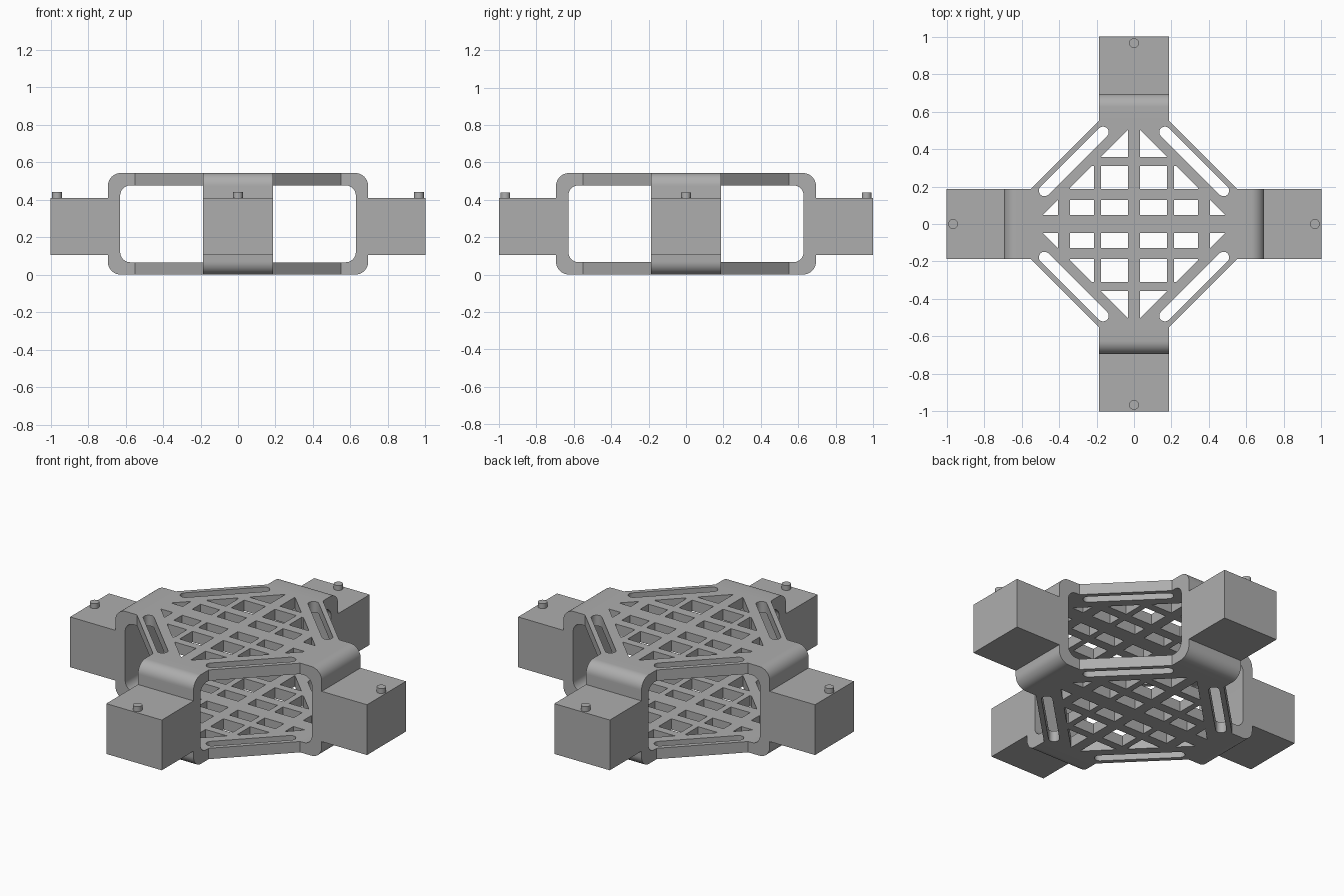
import bpy, bmesh
from math import sin, cos, pi, radians
from mathutils import Matrix

cube = bpy.data.objects.get("Cube")
if cube:
    bpy.data.objects.remove(cube, do_unlink=True)

grey = bpy.data.materials.new("plain grey")
grey.use_nodes = True
COLOUR = (0.42, 0.42, 0.42, 1)
grey.diffuse_color = COLOUR
grey.node_tree.nodes["Principled BSDF"].inputs["Base Color"].default_value = COLOUR

HALF, CORNER, END = 0.187, 0.55, 0.695     # arm half width, plate corner, outer wall
HEIGHT, THICK = 0.543, 0.066


def finish(name, bm):
    bmesh.ops.remove_doubles(bm, verts=bm.verts, dist=1e-5)
    bmesh.ops.recalc_face_normals(bm, faces=bm.faces)
    mesh = bpy.data.meshes.new(name)
    bm.to_mesh(mesh)
    bm.free()
    mesh.materials.append(grey)
    obj = bpy.data.objects.new(name, mesh)
    bpy.context.collection.objects.link(obj)
    bpy.ops.object.select_all(action='DESELECT')
    obj.select_set(True)
    bpy.context.view_layer.objects.active = obj
    bpy.ops.object.shade_smooth_by_angle(angle=radians(35))
    return obj


def filled_outline(loops, depth):
    """Solid slab centred on z = 0; inner loops become holes."""
    curve = bpy.data.curves.new("outline", 'CURVE')
    curve.dimensions, curve.fill_mode = '2D', 'BOTH'
    curve.extrude = depth / 2
    for loop in loops:
        spline = curve.splines.new('POLY')
        spline.points.add(len(loop) - 1)
        for point, (x, y) in zip(spline.points, loop):
            point.co = (x, y, 0, 1)
        spline.use_cyclic_u = True
    temp = bpy.data.objects.new("outline", curve)
    bpy.context.collection.objects.link(temp)
    bpy.context.view_layer.update()
    mesh = temp.evaluated_get(bpy.context.evaluated_depsgraph_get()).to_mesh()
    bm = bmesh.new()
    bm.from_mesh(mesh)
    bpy.data.objects.remove(temp, do_unlink=True)
    bpy.data.curves.remove(curve)
    return bm


def arc(cx, cy, r, start, end, n=10):
    return [(cx + r * cos(radians(start + (end - start) * i / n)),
             cy + r * sin(radians(start + (end - start) * i / n))) for i in range(n + 1)]


def clip(cell, limit):
    """Keep the part of a cell where x + y stays under the limit."""
    out = []
    for a, b in zip(cell, cell[1:] + cell[:1]):
        da, db = sum(a) - limit, sum(b) - limit
        if da <= 0:
            out.append(a)
        if da * db < 0:
            t = da / (da - db)
            out.append((a[0] + t * (b[0] - a[0]), a[1] + t * (b[1] - a[1])))
    return out


# One quadrant of lattice windows and a rounded diagonal slot
columns = [(0.032, 0.176), (0.213, 0.342), (0.406, 0.55)]
rows = [(0.048, 0.128), (0.187, 0.31), (0.358, 0.55)]
quadrant = [arc(0.165, 0.49, 0.03, 45, 225) + arc(0.478, 0.178, 0.03, 225, 405)]
for x0, x1 in columns:
    for y0, y1 in rows:
        window = clip([(x0, y0), (x1, y0), (x1, y1), (x0, y1)], 0.534)
        if len(window) > 2:
            quadrant.append(window)

octagon = [(HALF, CORNER), (CORNER, HALF), (CORNER, -HALF), (HALF, -CORNER),
           (-HALF, -CORNER), (-CORNER, -HALF), (-CORNER, HALF), (-HALF, CORNER)]
loops = [octagon] + [[(sx * x, sy * y) for x, y in hole]
                     for sx in (1, -1) for sy in (1, -1) for hole in quadrant]

# Top and bottom lattice plates
for name, z in (("bottom_plate", THICK / 2), ("top_plate", HEIGHT - THICK / 2)):
    bm = filled_outline(loops, THICK)
    bmesh.ops.translate(bm, verts=bm.verts, vec=(0, 0, z))
    finish(name, bm)

# C-shaped bracket profile in x and z
INNER = END - THICK
bracket = ([(CORNER, 0)] + arc(END - 0.07, 0.07, 0.07, -90, 0)
           + arc(END - 0.07, HEIGHT - 0.07, 0.07, 0, 90) + [(CORNER, HEIGHT), (CORNER, HEIGHT - THICK)]
           + arc(INNER - 0.055, HEIGHT - THICK - 0.055, 0.055, 90, 0)
           + arc(INNER - 0.055, THICK + 0.055, 0.055, 0, -90) + [(CORNER, THICK)])

for i, side in enumerate(("left", "back", "right", "front")):
    turn = Matrix.Rotation(i * pi / 2, 4, 'Z')

    # Bracket joining the two plates
    bm = filled_outline([bracket], 2 * HALF)
    bm.transform(turn @ Matrix.Rotation(pi / 2, 4, 'X'))
    finish(side + "_bracket", bm)

    # Solid block on the bracket
    bm = bmesh.new()
    bmesh.ops.create_cube(bm, size=1)
    x0, z0, z1 = END - 0.01, 0.104, 0.41
    bm.transform(turn @ Matrix.Translation(((1 + x0) / 2, 0, (z0 + z1) / 2))
                 @ Matrix.Diagonal((1 - x0, 2 * HALF, z1 - z0, 1)))
    finish(side + "_block", bm)

    # Small locating pin on the block
    bm = bmesh.new()
    bmesh.ops.create_cone(bm, cap_ends=True, segments=24, radius1=0.026, radius2=0.026, depth=0.04)
    bm.transform(turn @ Matrix.Translation((0.966, 0, 0.42)))
    finish(side + "_pin", bm)
